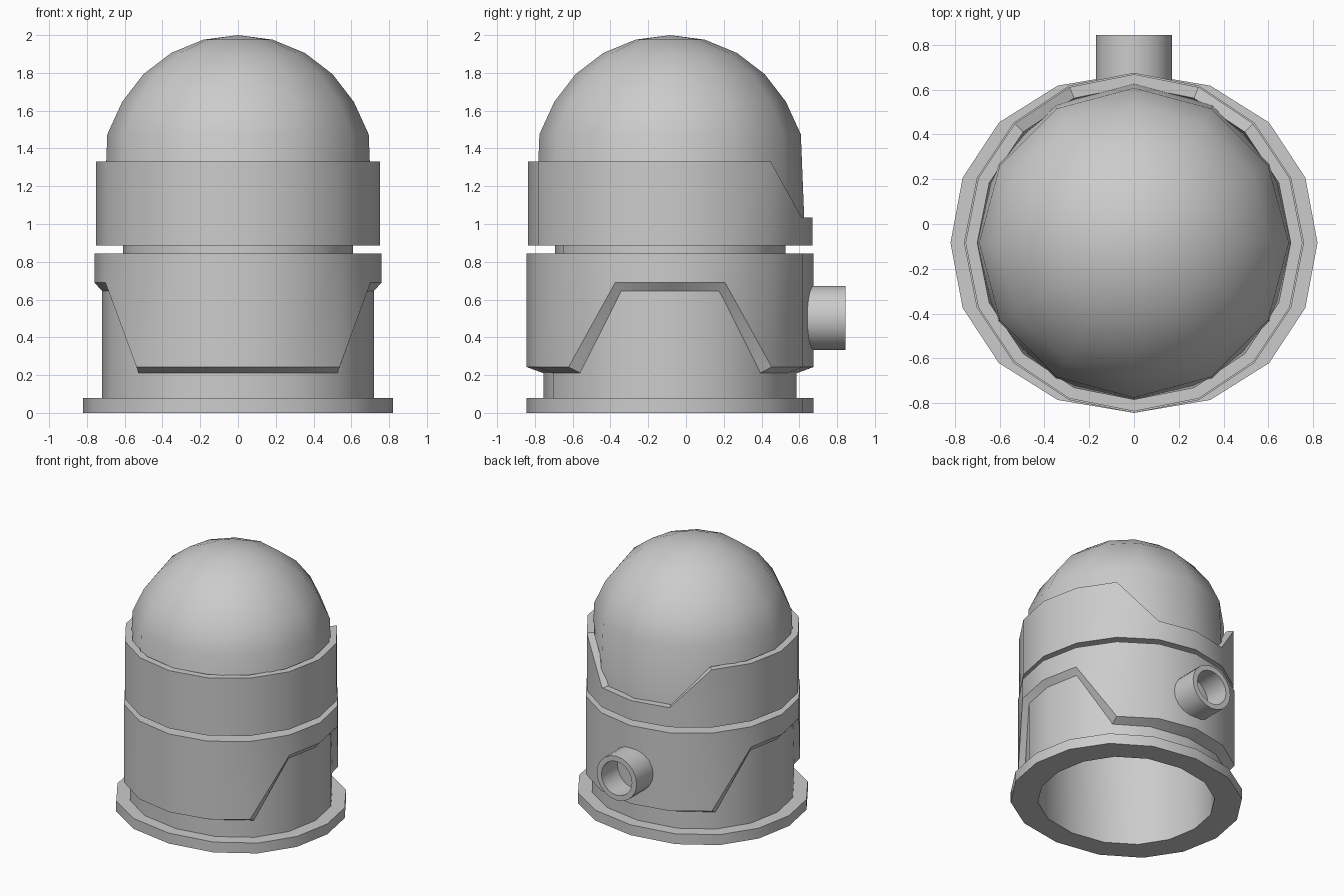
import bpy, bmesh, math

if "Cube" in bpy.data.objects:
    bpy.data.objects.remove(bpy.data.objects["Cube"])

CY = -0.084  # body axis offset in y, the pipe sticks out at the back


def loop(rx, ry, z, n=16, wide=False):
    """One horizontal n-gon; z is a height or a function of the vertex index."""
    pts = []
    for i in range(n):
        a = 2 * math.pi * i / n
        c, s = math.cos(a), math.sin(a)
        if wide:  # slightly fuller outline of the base parts
            c = math.copysign(min(1, abs(c) + 0.14 * abs(c) * (1 - abs(c))), c) if abs(c) > 1e-6 else 0
        pts.append((rx * c, CY + ry * s, z(i) if callable(z) else z))
    return pts


def finish(name, bm, angle=35):
    bmesh.ops.recalc_face_normals(bm, faces=bm.faces)
    me = bpy.data.meshes.new(name)
    bm.to_mesh(me)
    bm.free()
    ob = bpy.data.objects.new(name, me)
    bpy.context.collection.objects.link(ob)
    bpy.ops.object.select_all(action='DESELECT')
    ob.select_set(True)
    bpy.context.view_layer.objects.active = ob
    bpy.ops.object.shade_smooth_by_angle(angle=math.radians(angle))
    return ob


def skin(name, loops, closed=False, cap_end=False, angle=35):
    """Bridge successive loops with quads."""
    bm = bmesh.new()
    rows = [[bm.verts.new(p) for p in l] for l in loops]
    n = len(rows[0])
    pairs = list(zip(rows, rows[1:])) + ([(rows[-1], rows[0])] if closed else [])
    for a, b in pairs:
        for i in range(n):
            j = (i + 1) % n
            bm.faces.new((a[i], a[j], b[j], b[i]))
    if cap_end:
        tip = bm.verts.new((0, CY, 2.0))
        for i in range(n):
            bm.faces.new((rows[-1][i], rows[-1][(i + 1) % n], tip))
    return finish(name, bm, angle)


# Base: hollow tube with a flange at the foot
skin("base_tube", [
    loop(0.62, 0.59, 0.0, wide=True), loop(0.82, 0.76, 0.0, wide=True),
    loop(0.82, 0.76, 0.08, wide=True), loop(0.72, 0.67, 0.08, wide=True),
    loop(0.72, 0.67, 0.80, wide=True), loop(0.61, 0.61, 0.80)], closed=True)

# Lower armour band, cut high on both sides, with a sloped lower lip
side = (15, 0, 1, 7, 8, 9)
skin("lower_band", [
    loop(0.715, 0.67, lambda i: 0.64 if i in side else 0.21, wide=True),
    loop(0.76, 0.76, lambda i: 0.69 if i in side else 0.243),
    loop(0.76, 0.76, 0.845), loop(0.60, 0.60, 0.845)])

# Neck between the two bands
skin("neck", [loop(0.61, 0.61, 0.78), loop(0.61, 0.61, 1.0)])

# Upper collar, lowered across the back
rim = lambda i: 1.035 if i in (3, 4, 5) else 1.33
skin("upper_collar", [
    loop(0.60, 0.60, 0.885), loop(0.753, 0.753, 0.885),
    loop(0.753, 0.753, rim), loop(0.70, 0.70, rim), loop(0.69, 0.69, 1.0)])

# Twelve-sided dome with a stretched bottom row
dome = [loop(0.712, 0.712, 0.98, n=12), loop(0.692, 0.692, 1.475, n=12)]
for deg in (60, 45, 30, 15):
    a = math.radians(deg)
    r = 0.708 * math.sin(a)
    dome.append(loop(r, r, 1.294 + 0.706 * math.cos(a), n=12))
skin("dome", dome, cap_end=True, angle=60)


# Hollow pipe stub at the back
def pipe_loop(r, y, n=20):
    return [(r * math.cos(2 * math.pi * i / n), y, 0.503 + r * math.sin(2 * math.pi * i / n))
            for i in range(n)]


skin("pipe_stub", [pipe_loop(0.17, 0.60), pipe_loop(0.17, 0.845),
                   pipe_loop(0.13, 0.845), pipe_loop(0.13, 0.60)])
